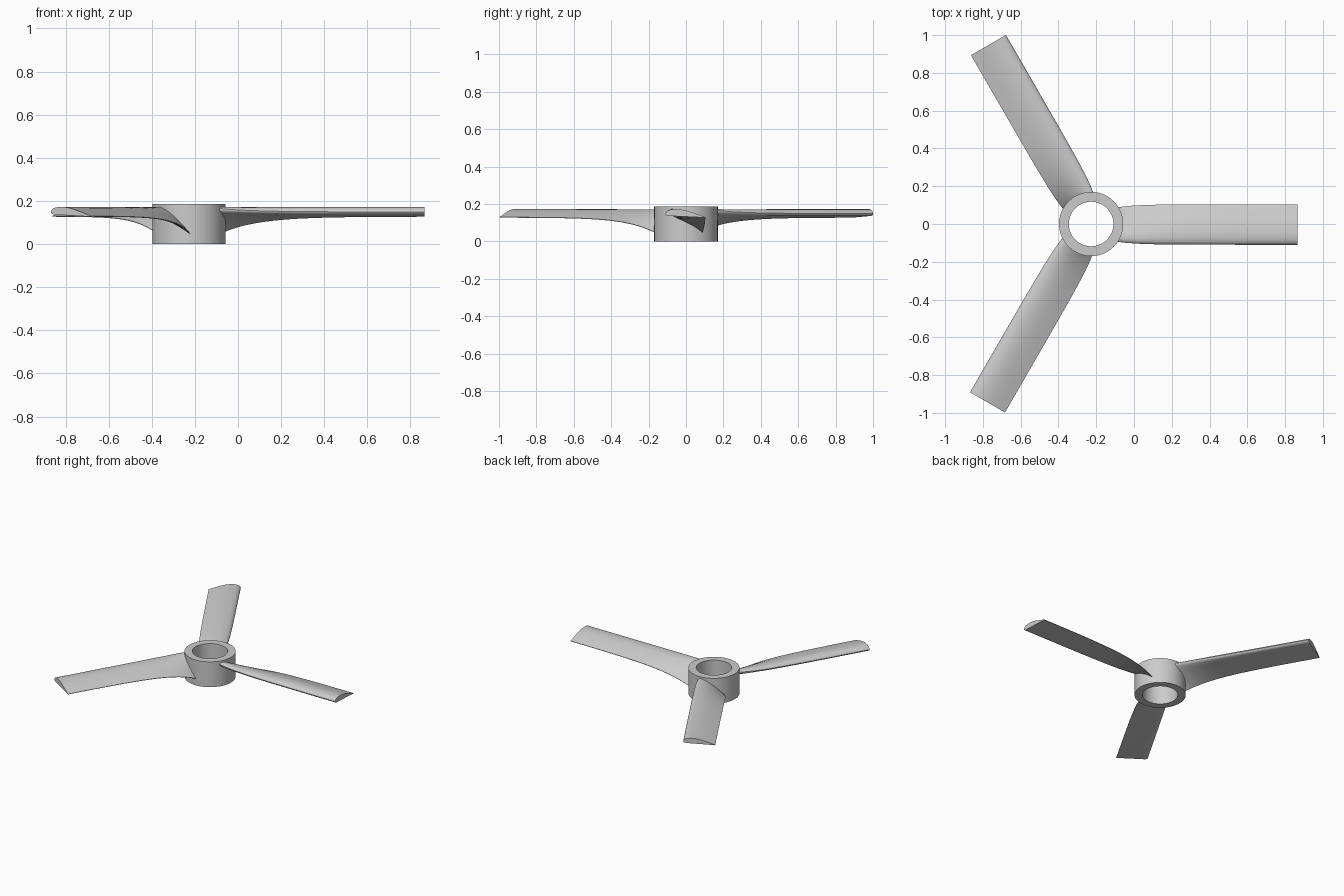
import bpy, bmesh, math
from mathutils import Vector, Matrix

if "Cube" in bpy.data.objects:
    bpy.data.objects.remove(bpy.data.objects["Cube"])

# Single plain grey material
grey = bpy.data.materials.new("plain_grey")
grey.use_nodes = True
colour = (0.6, 0.6, 0.6, 1)
grey.diffuse_color = colour
grey.node_tree.nodes["Principled BSDF"].inputs["Base Color"].default_value = colour

HUB = Vector((-0.227, 0, 0))
HEIGHT, OUTER, BORE = 0.186, 0.17, 0.118
ROOT, TIP, CHORD = 0.123, 1.092, 0.215
STATIONS = 32

# Airfoil: (fraction of chord, height off the chord line), leading edge first
SECTION = [(0, 0), (0.015, 0.009), (0.05, 0.017), (0.11, 0.023), (0.2, 0.028),
           (0.32, 0.030), (0.46, 0.028), (0.62, 0.022), (0.8, 0.013), (1, 0.002),
           (1, -0.001), (0.75, -0.003), (0.5, -0.006), (0.25, -0.009),
           (0.1, -0.011), (0.04, -0.009), (0.01, -0.005)]


def finish(name, bm, angle):
    bmesh.ops.recalc_face_normals(bm, faces=bm.faces)
    mesh = bpy.data.meshes.new(name)
    bm.to_mesh(mesh)
    bm.free()
    mesh.materials.append(grey)
    obj = bpy.data.objects.new(name, mesh)
    bpy.context.collection.objects.link(obj)
    bpy.ops.object.select_all(action='DESELECT')
    obj.select_set(True)
    bpy.context.view_layer.objects.active = obj
    bpy.ops.object.shade_smooth_by_angle(angle=math.radians(angle))
    return obj


def bridge(bm, a, b):
    for i in range(len(a)):
        j = (i + 1) % len(a)
        bm.faces.new((a[i], a[j], b[j], b[i]))


def section_ring(bm, r):
    # The twist fades quickly from root to tip
    fade = math.exp(-(r - 0.14) / 0.17)
    lead = 0.149 + 0.016 * fade
    trail = 0.128 - 0.082 * fade
    sin = (lead - trail) / CHORD
    cos = math.sqrt(1 - sin * sin)
    start = -0.003 - CHORD * cos / 2
    return [bm.verts.new((r, start + u * CHORD * cos + v * sin,
                          lead - u * CHORD * sin + v * cos)) for u, v in SECTION]


# Hub: a rectangular wall profile spun round the axis
bm = bmesh.new()
rings = []
for k in range(72):
    turn = Matrix.Rotation(math.tau * k / 72, 3, 'Z')
    rings.append([bm.verts.new(turn @ Vector((r, 0, z)))
                  for r, z in ((BORE, 0), (OUTER, 0), (OUTER, HEIGHT), (BORE, HEIGHT))])
for k in range(72):
    bridge(bm, rings[k], rings[(k + 1) % 72])
hub = finish("hub", bm, 30)
hub.location = HUB

# Three twisted blades, roots buried in the hub wall
for n, name in enumerate(("left_blade", "rear_blade", "front_blade")):
    bm = bmesh.new()
    rings = [section_ring(bm, ROOT + (TIP - ROOT) * (k / STATIONS) ** 1.5)
             for k in range(STATIONS + 1)]
    for a, b in zip(rings, rings[1:]):
        bridge(bm, a, b)
    bm.faces.new(rings[0])
    bm.faces.new(rings[-1])
    blade = finish(name, bm, 40)
    blade.location = HUB
    blade.rotation_euler.z = math.tau * n / 3
